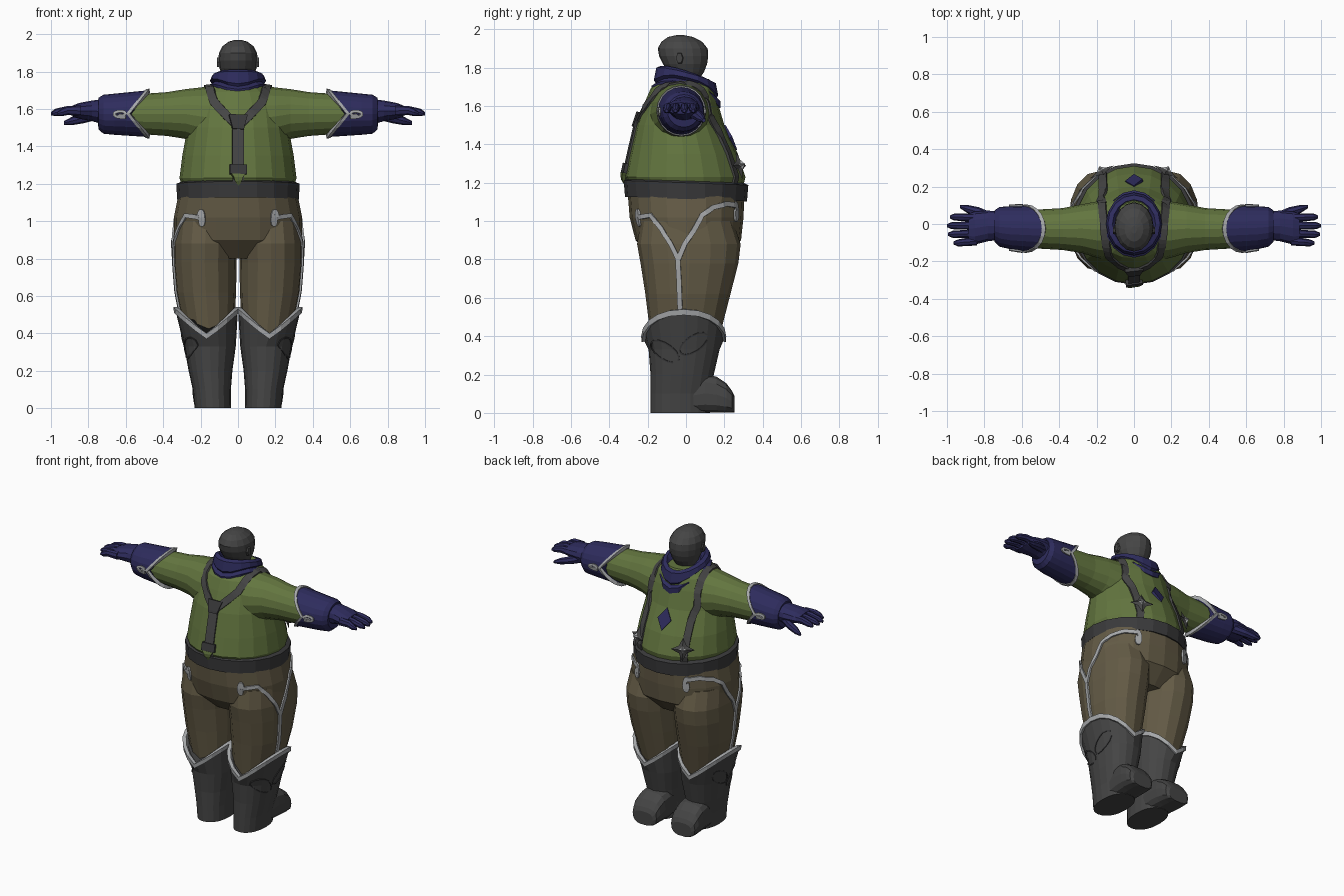
import bpy, bmesh, math
from mathutils import Vector
from mathutils.bvhtree import BVHTree

cube = bpy.data.objects.get("Cube")
if cube:
    bpy.data.objects.remove(cube)


def material(name, r, g, b):
    m = bpy.data.materials.new(name)
    m.use_nodes = True
    m.diffuse_color = (r, g, b, 1)
    m.node_tree.nodes["Principled BSDF"].inputs["Base Color"].default_value = (r, g, b, 1)
    return m


GREEN = material("shirt green", .125, .18, .05)
BROWN = material("trouser brown", .125, .103, .06)
GREY = material("leather grey", .06, .06, .06)
DARK = material("belt grey", .042, .042, .044)
NAVY = material("navy cloth", .027, .025, .11)
SILVER = material("silver trim", .38, .39, .4)
SIDES = ((1, "left"), (-1, "right"))


def finish(name, bm, mat):
    bmesh.ops.recalc_face_normals(bm, faces=bm.faces)
    me = bpy.data.meshes.new(name)
    bm.to_mesh(me)
    bm.free()
    me.materials.append(mat)
    ob = bpy.data.objects.new(name, me)
    bpy.context.collection.objects.link(ob)
    return ob


def loft(name, mat, rings, axis="z", s=1, n=16, warp=None, square=1, caps=True):
    """Skin elliptical rings (position, centre a, centre b, radius a, radius b)."""
    bm = bmesh.new()
    loops = []
    for i, (p, ca, cb, ra, rb) in enumerate(rings):
        loop = []
        for k in range(n):
            t = 2 * math.pi * k / n
            c, d = math.cos(t), math.sin(t)
            a = ca + ra * math.copysign(abs(c) ** square, c)
            b = cb + rb * math.copysign(abs(d) ** square, d)
            q = p + (warp(i, c, d) if warp else 0)
            x, y, z = {"z": (a, b, q), "x": (q, a, b), "y": (a, q, b)}[axis]
            loop.append(bm.verts.new((s * x, y, z)))
        loops.append(loop)
    for lo, hi in zip(loops, loops[1:]):
        for k in range(n):
            bm.faces.new((lo[k], lo[k - 1], hi[k - 1], hi[k]))
    if caps:
        bm.faces.new(loops[0])
        bm.faces.new(loops[-1])
    return finish(name, bm, mat)


def surface(*objs):
    verts, faces = [], []
    for o in objs:
        base = len(verts)
        verts += [v.co.copy() for v in o.data.vertices]
        faces += [[base + i for i in f.vertices] for f in o.data.polygons]
    return BVHTree.FromPolygons(verts, faces)


def strip(name, mat, pts, width, tree, core, s=1, lift=.01, steps=6):
    """Lay a flat band on a surface, casting each path point towards its core."""
    pts = [Vector((s * x, y, z)) for x, y, z in pts]
    path = [a.lerp(b, j / steps) for a, b in zip(pts, pts[1:]) for j in range(steps)] + [pts[-1]]
    hits = []
    for p in path:
        aim = (Vector(core(p)) - p).normalized()
        co, nor, _, _ = tree.ray_cast(p, aim)
        if co:
            hits.append((co, nor if nor.dot(aim) < 0 else -nor))
    bm = bmesh.new()
    prev = None
    for i, (co, nor) in enumerate(hits):
        tan = hits[min(i + 1, len(hits) - 1)][0] - hits[max(i - 1, 0)][0]
        w = width(i / (len(hits) - 1)) if callable(width) else width
        side = tan.cross(nor).normalized() * w / 2
        row = [bm.verts.new(co + side * k + nor * h)
               for k, h in ((-1, -.012), (-1, lift), (1, lift), (1, -.012))]
        if prev:
            for k in range(4):
                bm.faces.new((prev[k], prev[k - 1], row[k - 1], row[k]))
        else:
            bm.faces.new(row)
        prev = row
    bm.faces.new(prev)
    return finish(name, bm, mat)


def curl(centre, u, v, r0, r1, a0, a1, n=12):
    """Spiral points in the plane of u and v, angles in turns."""
    out = []
    for i in range(n + 1):
        t = i / n
        a, r = 2 * math.pi * (a0 + (a1 - a0) * t), r0 + (r1 - r0) * t
        out.append(Vector(centre) + r * (math.cos(a) * Vector(u) + math.sin(a) * Vector(v)))
    return out


# Head and ears
loft("head", GREY, [(1.74, 0, 0, .07, .07), (1.78, 0, .0, .085, .095), (1.82, 0, -.005, .1, .115),
                    (1.86, 0, -.012, .105, .128), (1.9, 0, -.017, .102, .13), (1.935, 0, -.022, .083, .107),
                    (1.96, 0, -.028, .05, .066), (1.97, 0, -.03, .015, .02)])
for s, side in SIDES:
    loft(side + "_ear", GREY, [(.09, -.03, 1.85, .022, .035), (.112, -.035, 1.85, .018, .028)], "x", s, 6)

# Folded neck scarf, higher behind the head and pointed at both ends
loft("scarf", NAVY, [(1.68, 0, 0, .1, .13), (1.685, 0, 0, .145, .18), (1.72, 0, 0, .155, .18),
                     (1.735, 0, 0, .132, .158), (1.75, 0, 0, .15, .168), (1.775, 0, 0, .14, .155),
                     (1.785, 0, 0, .115, .13), (1.75, 0, 0, .09, .1)],
     warp=lambda i, c, d: -.04 * d - (.055 if i < 5 else .015) * abs(d) ** 3)

# Shirt body and sleeves
shirt = [loft("shirt", GREEN, [(1.19, 0, 0, .3, .3), (1.23, 0, -.005, .313, .315), (1.35, 0, -.012, .298, .283),
                               (1.5, 0, -.03, .27, .23), (1.62, 0, -.025, .25, .19),
                               (1.69, 0, -.02, .2, .165), (1.74, 0, -.01, .12, .13)], n=20)]
for s, side in SIDES:
    shirt.append(loft(side + "_sleeve", GREEN,
                      [(.1, -.03, 1.55, .17, .18), (.2, -.03, 1.56, .15, .155), (.28, -.025, 1.573, .13, .133),
                       (.38, -.027, 1.573, .112, .117), (.62, -.027, 1.573, .098, .1)], "x", s))

# Belt
loft("belt", DARK, [(1.12, 0, 0, .3, .3), (1.115, 0, 0, .325, .318), (1.2, 0, 0, .33, .325),
                    (1.212, 0, 0, .3, .3)], n=20, warp=lambda i, c, d: -.012 * d)

# Trousers
hips = loft("trouser_hips", BROWN, [(1.16, 0, 0, .315, .305), (1.02, 0, .003, .343, .297),
                                    (.9, 0, .012, .343, .275), (.8, 0, .015, .28, .18)], n=20, square=.92)
legs = {}
for s, side in SIDES:
    legs[s] = loft(side + "_trouser_leg", BROWN,
                   [(1, .17, .005, .165, .24), (.88, .176, .015, .173, .27), (.78, .178, .018, .17, .255),
                    (.62, .172, .01, .162, .222), (.4, .155, -.005, .132, .18)], s=s, square=.9)

# Boots: pointed shaft tops, rim trim, rounded feet
for s, side in SIDES:
    peak = lambda i, c, d: .14 * abs(c) * (i < 2)
    shaft = loft(side + "_boot_shaft", GREY,
                 [(.39, .168, -.012, .145, .19), (.39, .168, -.012, .168, .213), (.33, .15, -.01, .138, .185),
                  (.2, .147, -.02, .117, .165), (.1, .14, -.03, .102, .155), (0, .135, -.03, .097, .155)],
                 s=s, n=20, warp=peak, square=.9)
    loft(side + "_boot_rim", SILVER,
         [(.372, .168, -.012, .158, .2), (.37, .168, -.012, .174, .22), (.4, .168, -.012, .178, .222),
          (.402, .168, -.012, .155, .2)], s=s, n=20, square=.9, caps=False,
         warp=lambda i, c, d: .14 * abs(c))
    loft(side + "_boot_foot", GREY,
         [(-.02, .137, .08, .09, .08), (.1, .14, .102, .098, .102), (.16, .143, .095, .1, .095),
          (.21, .145, .078, .098, .078), (.24, .145, .058, .09, .058), (.252, .145, .045, .07, .045)],
         "y", s, 14, square=.65)
    skin = surface(shaft)
    for y, z, a in ((.04, .36, .15), (-.11, .32, -.15)):
        ca, sa = math.cos(a * 4), math.sin(a * 4)
        leaf = curl((.5, y, z), (0, ca * .085, sa * .085), (0, -sa * .04, ca * .04), 1, 1, 0, .9)
        strip(side + "_boot_leaf_seam", DARK, leaf, .008, skin, lambda p, s=s: (.15 * s, p.y, p.z), s, .004, 2)

# Scrolled silver trim on the trousers
for s, side in SIDES:
    skin = surface(hips, legs[s])
    core = lambda p, s=s: (.17 * s, p.y * .3, p.z)
    strip(side + "_trouser_stem", SILVER, [(.5, -.05, .52), (.5, -.055, .68), (.5, -.065, .82)],
          .026, skin, core, s)
    rear = [(.5, -.06, .8), (.5, -.12, .88), (.47, -.2, .96), (.42, -.3, 1.03)]
    rear += curl((.255, -.5, 1.01), (1, 0, 0), (0, 0, 1), .05, .014, .03, 1.1)
    strip(side + "_trouser_rear_scroll", SILVER, rear, .024, skin, core, s, steps=3)
    front = [(.5, -.06, .8), (.5, -.01, .88), (.5, .06, .95), (.5, .13, 1.03), (.45, .22, 1.07), (.36, .35, 1.09)]
    front += curl((.22, .5, 1.04), (1, 0, 0), (0, 0, 1), .052, .014, .15, 1.2)
    strip(side + "_trouser_front_scroll", SILVER, front, .026, skin, core, s, steps=3)

# Gauntlets, gloves and fingers
for s, side in SIDES:
    peak = lambda i, c, d: -.105 * abs(d) * (i < 2)
    cuff = loft(side + "_gauntlet", NAVY,
                [(.585, -.025, 1.575, .105, .105), (.585, -.025, 1.575, .122, .125), (.66, -.02, 1.572, .115, .11),
                 (.72, -.015, 1.572, .106, .104), (.745, -.012, 1.575, .085, .085),
                 (.75, -.012, 1.575, .05, .05)], "x", s, 20, peak)
    loft(side + "_gauntlet_rim", SILVER,
         [(.598, -.025, 1.575, .115, .115), (.598, -.025, 1.575, .127, .13), (.578, -.025, 1.575, .13, .134),
          (.576, -.025, 1.575, .11, .112)], "x", s, 20, lambda i, c, d: -.105 * abs(d), caps=False)
    skin = surface(cuff)
    for y in (-.3, .3):
        scroll = [(.6, y, 1.53), (.63, y, 1.535)]
        scroll += curl((.625, y, 1.575), (1, 0, 0), (0, 0, 1), .04, .012, -.15, .95)
        strip(side + "_gauntlet_scroll", SILVER, scroll, .015, skin,
              lambda p: (p.x, -.02, 1.573), s, steps=2)
    loft(side + "_palm", NAVY, [(.72, -.01, 1.585, .075, .068), (.78, -.01, 1.59, .082, .055),
                                (.85, -.022, 1.59, .088, .042), (.885, -.025, 1.588, .08, .03)], "x", s, 12)
    for k, reach in enumerate((.965, .995, 1, .985)):
        y = -.092 + k * .042
        loft(side + "_finger", NAVY, [(.84, y, 1.59, .023, .028), (.91, y * 1.06, 1.592, .021, .024),
                                      (reach - .025, y * 1.1, 1.582, .019, .02),
                                      (reach, y * 1.1, 1.575, .008, .009)], "x", s, 8)
    loft(side + "_thumb", NAVY, [(.76, .03, 1.57, .03, .03), (.83, .062, 1.55, .028, .027),
                                 (.89, .08, 1.535, .022, .022), (.93, .093, 1.525, .009, .01)], "x", s, 8)

# Suspenders: joined behind, separate in front
skin = surface(*shirt)
core = lambda p: (p.x * .7, -.02, min(p.z, 1.5) - .02)
for s, side in SIDES:
    strip(side + "_suspender", GREY,
          [(0, -.5, 1.53), (.07, -.45, 1.65), (.15, -.32, 1.78), (.17, -.12, 1.85), (.18, .05, 1.85),
           (.2, .25, 1.8), (.22, .4, 1.62), (.2, .5, 1.45), (.19, .5, 1.2)], .046, skin, core, s)
    # Star clasps
    for mat, size, bump, part in ((GREY, .075, .02, "clasp"), (SILVER, .042, .035, "clasp_gem")):
        bm = bmesh.new()
        rim = []
        for k in range(8):
            a = k * math.pi / 4
            r = size * (.45 if k % 2 else 1)
            rim.append(bm.verts.new((r * math.cos(a), r * math.sin(a), 0)))
        tip = bm.verts.new((0, 0, bump))
        for k in range(8):
            bm.faces.new((rim[k - 1], rim[k], tip))
        bm.faces.new(rim)
        ob = finish(side + "_star_" + part, bm, mat)
        ob.location = (.17 * s, .278, 1.29)
        ob.rotation_euler = Vector((.45 * s, .85, .25)).to_track_quat("Z", "Y").to_euler()
back = lambda p: (p.x, 0, p.z)
strip("rear_suspender", GREY, [(0, -.5, 1.54), (0, -.5, 1.2)], .06, skin, back)
strip("rear_buckle", DARK, [(0, -.5, 1.565), (0, -.5, 1.49)], lambda t: .1 - .04 * t, skin, back, lift=.018)
strip("rear_clip", DARK, [(0, -.5, 1.3), (0, -.5, 1.25)], .09, skin, back, lift=.018)
strip("rear_clip_patch", GREEN, [(0, -.5, 1.25), (0, -.5, 1.2)], lambda t: .07 * (1 - t) + .004,
      skin, back, lift=.02)

# Diamond patch on the chest
strip("chest_diamond", NAVY, [(0, .5, 1.5), (0, .5, 1.37)], lambda t: .092 * (1 - abs(2 * t - 1)) + .002,
      skin, back, lift=.006)
